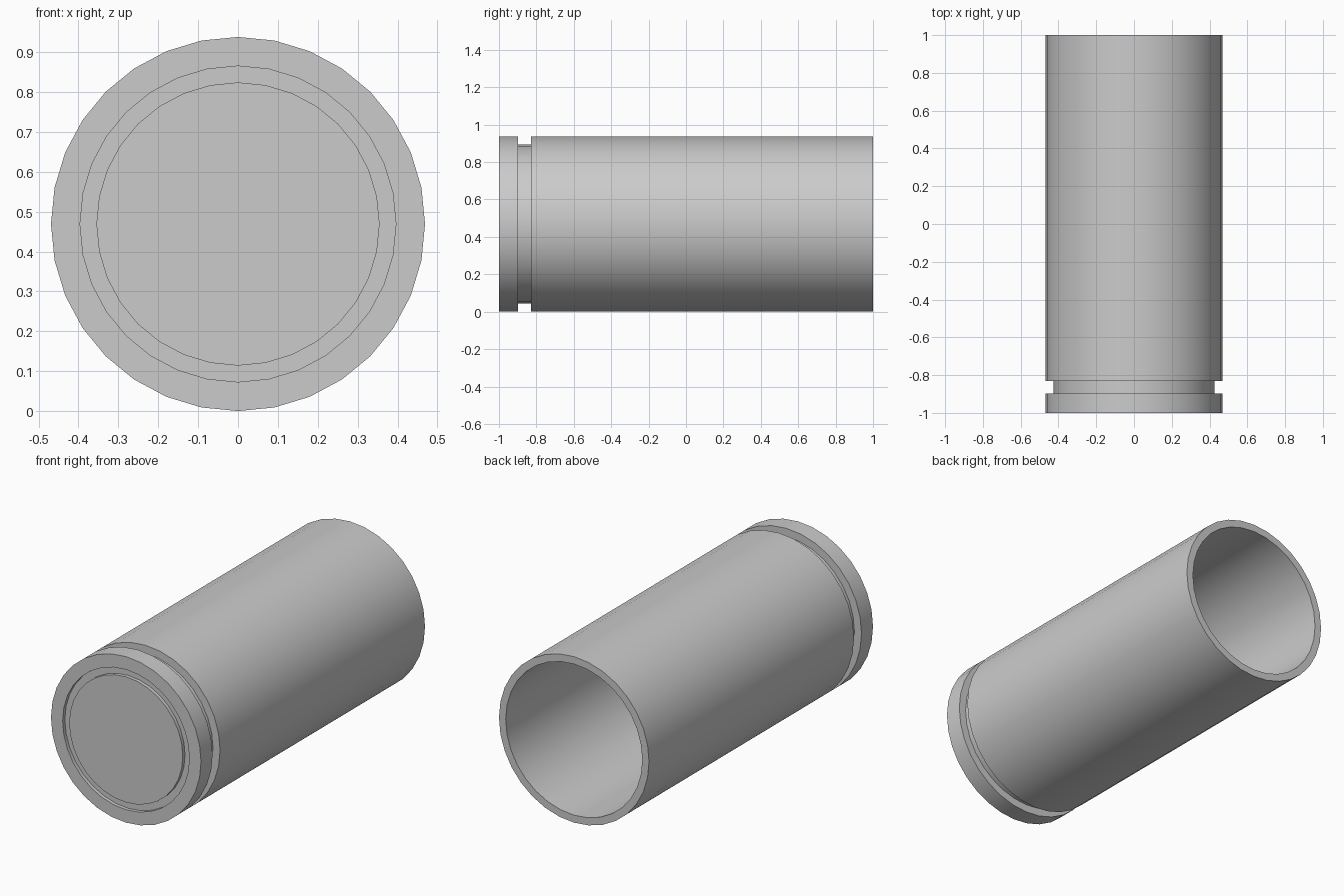
import bpy, bmesh, math

if "Cube" in bpy.data.objects:
    bpy.data.objects.remove(bpy.data.objects["Cube"])

SIDES = 32
R = 0.469


def lathe(name, profile):
    """Spin (radius, y) points round the y axis; radius 0 closes to a pole."""
    bm = bmesh.new()
    rings = []
    for r, y in profile:
        if r == 0:
            rings.append([bm.verts.new((0, y, R))] * SIDES)
        else:
            rings.append([bm.verts.new((r * math.cos(2 * math.pi * i / SIDES), y,
                                        R + r * math.sin(2 * math.pi * i / SIDES)))
                          for i in range(SIDES)])
    for a, b in zip(rings, rings[1:]):
        for i in range(SIDES):
            j = (i + 1) % SIDES
            bm.faces.new(list(dict.fromkeys((a[i], a[j], b[j], b[i]))))
    bmesh.ops.recalc_face_normals(bm, faces=bm.faces)
    mesh = bpy.data.meshes.new(name)
    bm.to_mesh(mesh)
    bm.free()
    obj = bpy.data.objects.new(name, mesh)
    bpy.context.collection.objects.link(obj)
    bpy.ops.object.select_all(action='DESELECT')
    obj.select_set(True)
    bpy.context.view_layer.objects.active = obj
    bpy.ops.object.shade_smooth_by_angle(angle=math.radians(30))
    return obj


# Casing: base disc with ring recess, rim, extraction groove, hollow tube
lathe("casing", [
    (0, -1.0), (0.355, -1.0),            # centre cap
    (0.355, -0.98), (0.396, -0.98),      # recessed ring around the cap
    (0.396, -1.0), (R, -1.0),            # rim face
    (R, -0.897), (0.425, -0.897),        # groove
    (0.425, -0.83), (R, -0.83),
    (R, 1.0), (0.427, 1.0),              # open mouth
    (0.427, -0.8), (0, -0.8),            # inner wall and floor
])
